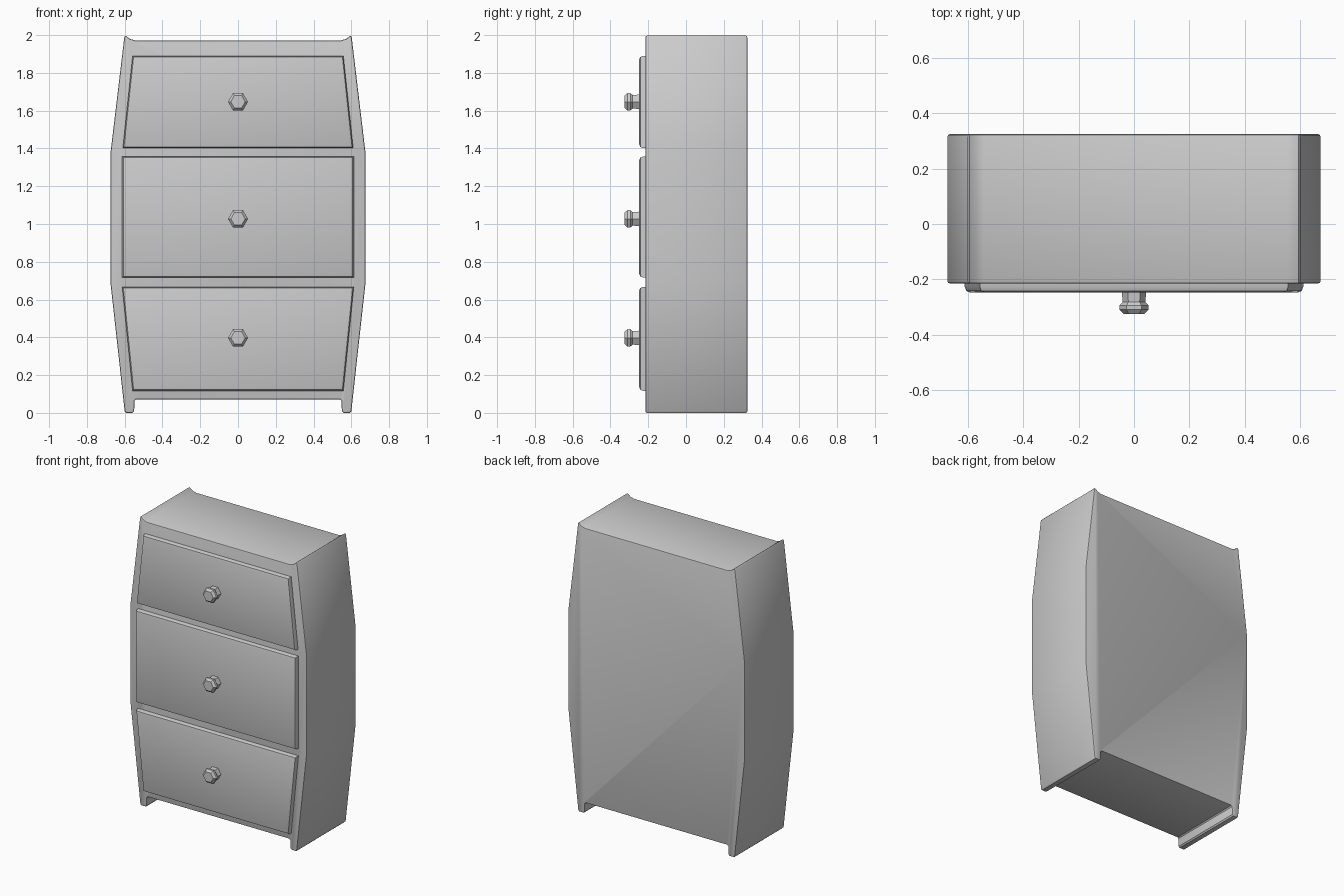
import bpy, bmesh, math

if "Cube" in bpy.data.objects:
    bpy.data.objects.remove(bpy.data.objects["Cube"])

def prism(name, outline, y0, y1, width, segments, both_ends=True):
    """Extrude an x-z outline along y and round the rims of its ends."""
    bm = bmesh.new()
    front = [bm.verts.new((x, y0, z)) for x, z in outline]
    back = [bm.verts.new((x, y1, z)) for x, z in outline]
    n = len(outline)
    bm.faces.new(front)
    bm.faces.new(back[::-1])
    for i in range(n):
        j = (i + 1) % n
        bm.faces.new((front[j], front[i], back[i], back[j]))
    bmesh.ops.recalc_face_normals(bm, faces=bm.faces)
    rims = [e for e in bm.edges if abs(e.verts[0].co.y - e.verts[1].co.y) < 1e-5
            and (both_ends or e.verts[0].co.y < y0 + 1e-5)]
    bmesh.ops.bevel(bm, geom=rims, offset=width, segments=segments,
                    profile=0.5, affect='EDGES')
    return finish(name, bm)

def finish(name, bm, angle=35):
    me = bpy.data.meshes.new(name)
    bm.to_mesh(me)
    bm.free()
    ob = bpy.data.objects.new(name, me)
    bpy.context.collection.objects.link(ob)
    bpy.ops.object.select_all(action='DESELECT')
    ob.select_set(True)
    bpy.context.view_layer.objects.active = ob
    bpy.ops.object.shade_smooth_by_angle(angle=math.radians(angle))
    return ob

# Cabinet body: bulging sides, pointed top lips, two runner feet
half = [(0.54, 0.075), (0.547, 0.068), (0.55, 0.012), (0.558, 0.003), (0.592, 0.003),
        (0.60, 0.012), (0.675, 0.69), (0.675, 1.38), (0.602, 1.992), (0.595, 2.0),
        (0.572, 1.983), (0.545, 1.975)]
prism("cabinet_body", half + [(-x, z) for x, z in reversed(half)],
      -0.215, 0.325, 0.008, 2)

# Knob: six-sided turned shape pointing forward
def knob(name, z):
    rings = [(-0.235, 0.045), (-0.282, 0.041), (-0.295, 0.053),
             (-0.310, 0.053), (-0.325, 0.038)]
    bm = bmesh.new()
    loops = [[bm.verts.new((r * math.cos(k * math.pi / 3), y,
                            z + r * math.sin(k * math.pi / 3))) for k in range(6)]
             for y, r in rings]
    for a, b in zip(loops, loops[1:]):
        for i in range(6):
            j = (i + 1) % 6
            bm.faces.new((a[i], a[j], b[j], b[i]))
    bm.faces.new(loops[0])
    bm.faces.new(loops[-1])
    bmesh.ops.recalc_face_normals(bm, faces=bm.faces)
    finish(name, bm, 30)

# Drawers: bottom z, top z, bottom half width, top half width, knob height
drawers = {"bottom": (0.12, 0.67, 0.558, 0.613, 0.40),
           "middle": (0.72, 1.36, 0.613, 0.613, 1.03),
           "top": (1.405, 1.893, 0.61, 0.558, 1.65)}
for label, (z0, z1, w0, w1, zk) in drawers.items():
    prism(label + "_drawer", [(-w0, z0), (w0, z0), (w1, z1), (-w1, z1)],
          -0.248, -0.20, 0.02, 2, both_ends=False)
    knob(label + "_knob", zk)

# Rest everything exactly on the floor
low = min((v.co.z for o in bpy.data.objects for v in o.data.vertices))
for o in bpy.data.objects:
    o.location.z -= low
